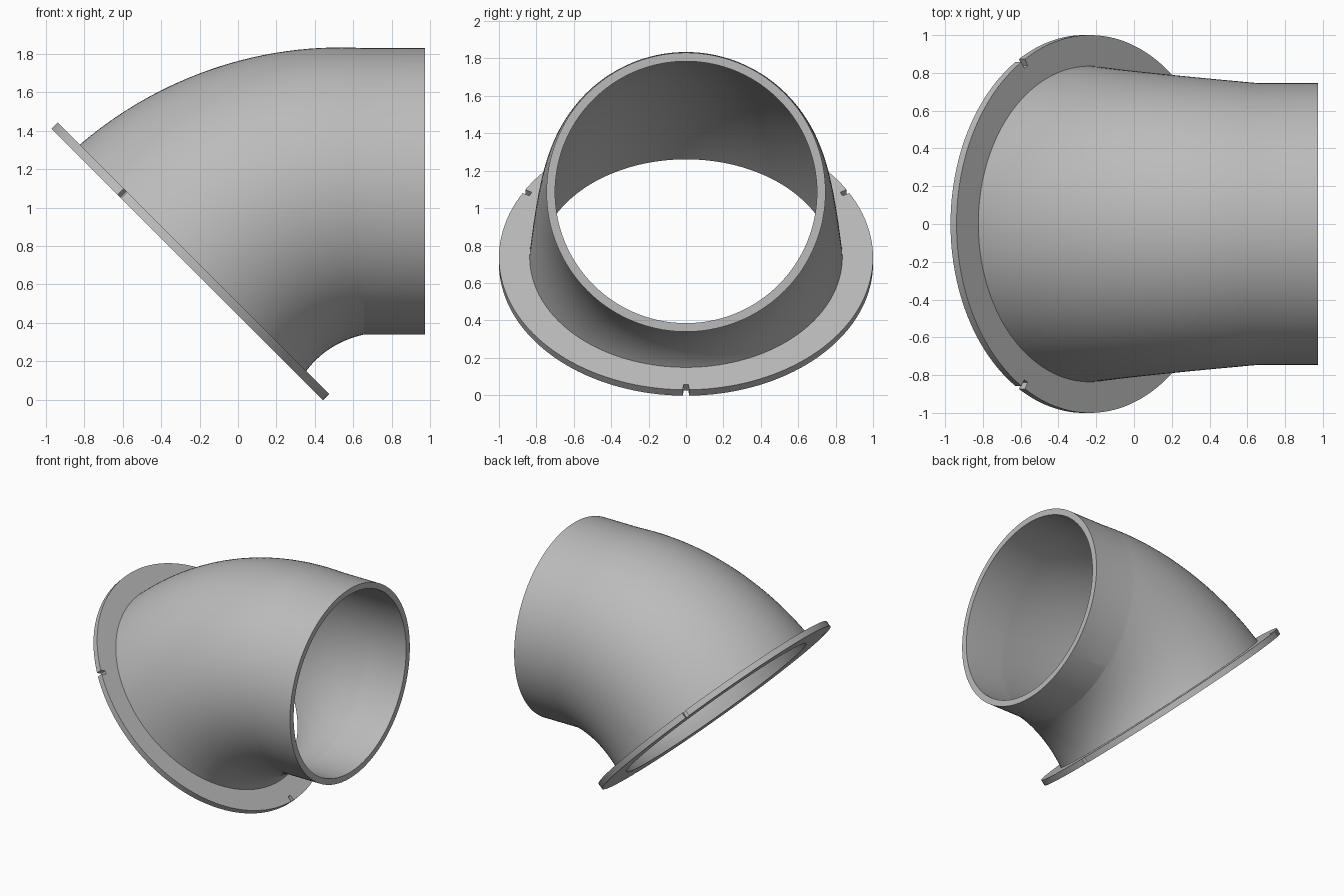
import bpy, bmesh
from math import sin, cos, asin, radians, pi
from mathutils import Vector

cube = bpy.data.objects.get("Cube")
if cube:
    bpy.data.objects.remove(cube, do_unlink=True)

SEG, STEPS = 144, 28
BEND = Vector((0.655, 0, -0.215))      # pivot of the 45 degree bend
BEND_R, END_X = 1.3, 0.975
Y = Vector((0, 1, 0))

grey = bpy.data.materials.new("plain_grey")
grey.use_nodes = True
grey.diffuse_color = (0.5, 0.5, 0.5, 1)
grey.node_tree.nodes["Principled BSDF"].inputs["Base Color"].default_value = (0.5, 0.5, 0.5, 1)


def radial(phi):
    return Vector((-sin(phi), 0, cos(phi)))


def finish(bm, name):
    bmesh.ops.recalc_face_normals(bm, faces=bm.faces)
    mesh = bpy.data.meshes.new(name)
    bm.to_mesh(mesh)
    bm.free()
    mesh.materials.append(grey)
    obj = bpy.data.objects.new(name, mesh)
    bpy.context.collection.objects.link(obj)
    bpy.ops.object.select_all(action='DESELECT')
    obj.select_set(True)
    bpy.context.view_layer.objects.active = obj
    bpy.ops.object.shade_smooth_by_angle(angle=radians(10))


def bridge(bm, a, b):
    for i in range(len(a)):
        j = (i + 1) % len(a)
        bm.faces.new((a[i], a[j], b[j], b[i]))


def wall(bm, r_start, r_end):
    """Sweep a tapering circle round the bend, then straight to the mouth."""
    sections = []
    for k in range(STEPS + 1):
        t = k / STEPS
        up = radial(radians(45) * (1 - t))
        sections.append((BEND + up * BEND_R, up, r_start + (r_end - r_start) * t))
    centre, up, r = sections[-1]
    sections.append((Vector((END_X, 0, centre.z)), up, r))
    rings = []
    for centre, up, r in sections:
        rings.append([bm.verts.new(centre + (up * cos(a) + Y * sin(a)) * r)
                      for a in (2 * pi * i / SEG for i in range(SEG))])
    for a, b in zip(rings, rings[1:]):
        bridge(bm, a, b)
    return rings


# Hollow elbow, tapering from the flange to the mouth
bm = bmesh.new()
outer = wall(bm, 0.84, 0.746)
inner = wall(bm, 0.787, 0.7)
bridge(bm, outer[-1], inner[-1])
bridge(bm, outer[0], inner[0])
finish(bm, "elbow_pipe")

# Flange ring with three small square notches in its rim
RIM, NOTCH_R, HALF_W, HOLE, THICK = 1.0, 0.96, 0.015, 0.787, 0.045
up = radial(radians(45))
normal = Vector((cos(radians(45)), 0, sin(radians(45))))
base = BEND + up * BEND_R
outline = []
for n in range(3):
    mid = radians(60 + 120 * n)
    wide, deep = asin(HALF_W / RIM), asin(HALF_W / NOTCH_R)
    outline += [(mid - wide, RIM), (mid - deep, NOTCH_R),
                (mid + deep, NOTCH_R), (mid + wide, RIM)]
    span = radians(120) - 2 * wide
    steps = SEG // 3
    outline += [(mid + wide + span * i / steps, RIM) for i in range(1, steps)]

bm = bmesh.new()


def loop(height, hole):
    return [bm.verts.new(base + normal * height + (up * cos(a) + Y * sin(a)) * (HOLE if hole else r))
            for a, r in outline]


loops = [loop(0, False), loop(THICK, False), loop(THICK, True), loop(0, True)]
for i in range(4):
    bridge(bm, loops[i], loops[(i + 1) % 4])
finish(bm, "notched_flange")
